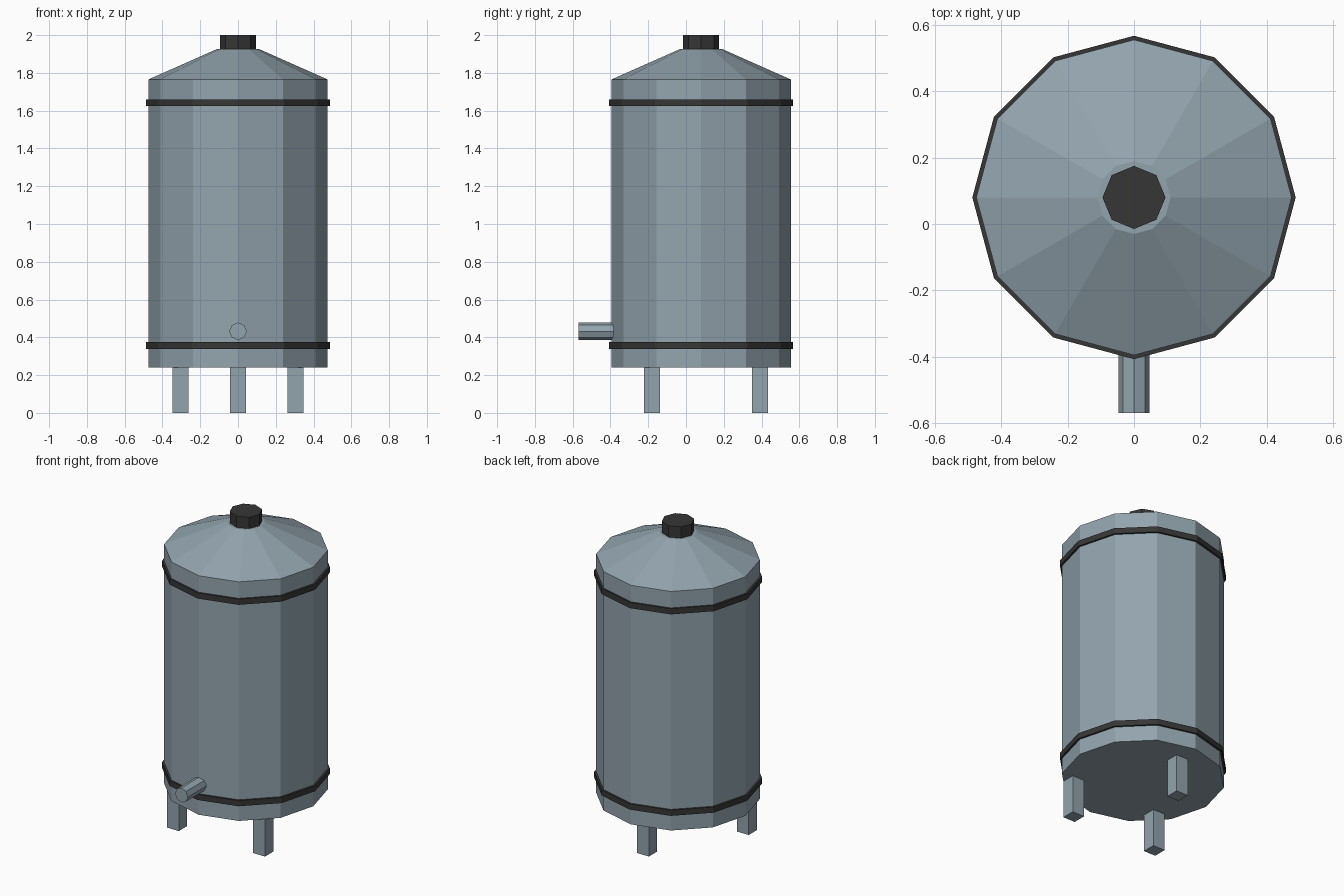
import bpy, bmesh, math
from mathutils import Matrix, Vector

if "Cube" in bpy.data.objects:
    bpy.data.objects.remove(bpy.data.objects["Cube"])

CY = 0.08  # tank axis offset in y


def material(name, rgb):
    m = bpy.data.materials.new(name)
    m.diffuse_color = (*rgb, 1)
    m.use_nodes = True
    m.node_tree.nodes["Principled BSDF"].inputs["Base Color"].default_value = m.diffuse_color
    return m


steel = material("blue_grey_steel", (0.29, 0.37, 0.42))
black = material("dark_rubber", (0.037, 0.037, 0.037))


def add_object(name, bm, mat):
    bmesh.ops.recalc_face_normals(bm, faces=bm.faces)
    me = bpy.data.meshes.new(name)
    bm.to_mesh(me)
    bm.free()
    me.materials.append(mat)
    ob = bpy.data.objects.new(name, me)
    bpy.context.collection.objects.link(ob)
    return ob


def lathe(name, profile, sides, mat, matrix=None):
    """Closed faceted solid from (radius, height) rings, first corner on +x."""
    bm = bmesh.new()
    rings = [[bm.verts.new((r * math.cos(2 * math.pi * i / sides),
                            r * math.sin(2 * math.pi * i / sides), z))
              for i in range(sides)] for r, z in profile]
    for a, b in zip(rings, rings[1:]):
        for i in range(sides):
            j = (i + 1) % sides
            bm.faces.new((a[i], a[j], b[j], b[i]))
    bm.faces.new(rings[0][::-1])
    bm.faces.new(rings[-1])
    bm.transform(matrix or Matrix.Translation((0, CY, 0)))
    return add_object(name, bm, mat)


def box(name, lo, hi, mat):
    lo, hi = Vector(lo), Vector(hi)
    bm = bmesh.new()
    bmesh.ops.create_cube(bm, size=1)
    bm.transform(Matrix.Translation((lo + hi) / 2) @ Matrix.Diagonal((*(hi - lo), 1)))
    return add_object(name, bm, mat)


# tank with conical roof
lathe("tank_body", [(0.475, 0.24), (0.475, 1.765), (0.11, 1.927)], 12, steel)

# filler cap
lathe("top_cap", [(0.095, 1.92), (0.095, 2.0)], 8, black)

# hoops round the tank
for name, z in (("lower_band", 0.357), ("upper_band", 1.642)):
    lathe(name, [(0.487, z - 0.018), (0.487, z + 0.018)], 12, black)

# outlet pipe pointing forward
lathe("outlet_pipe", [(0.046, 0), (0.046, 0.2)], 8, steel,
      Matrix.Translation((0, -0.37, 0.432)) @ Matrix.Rotation(math.pi / 2, 4, 'X'))

# three legs
for name, x, y in (("back_leg", 0, 0.392), ("left_leg", -0.304, -0.18),
                   ("right_leg", 0.304, -0.18)):
    box(name, (x - 0.042, y - 0.042, 0), (x + 0.042, y + 0.042, 0.25), steel)
